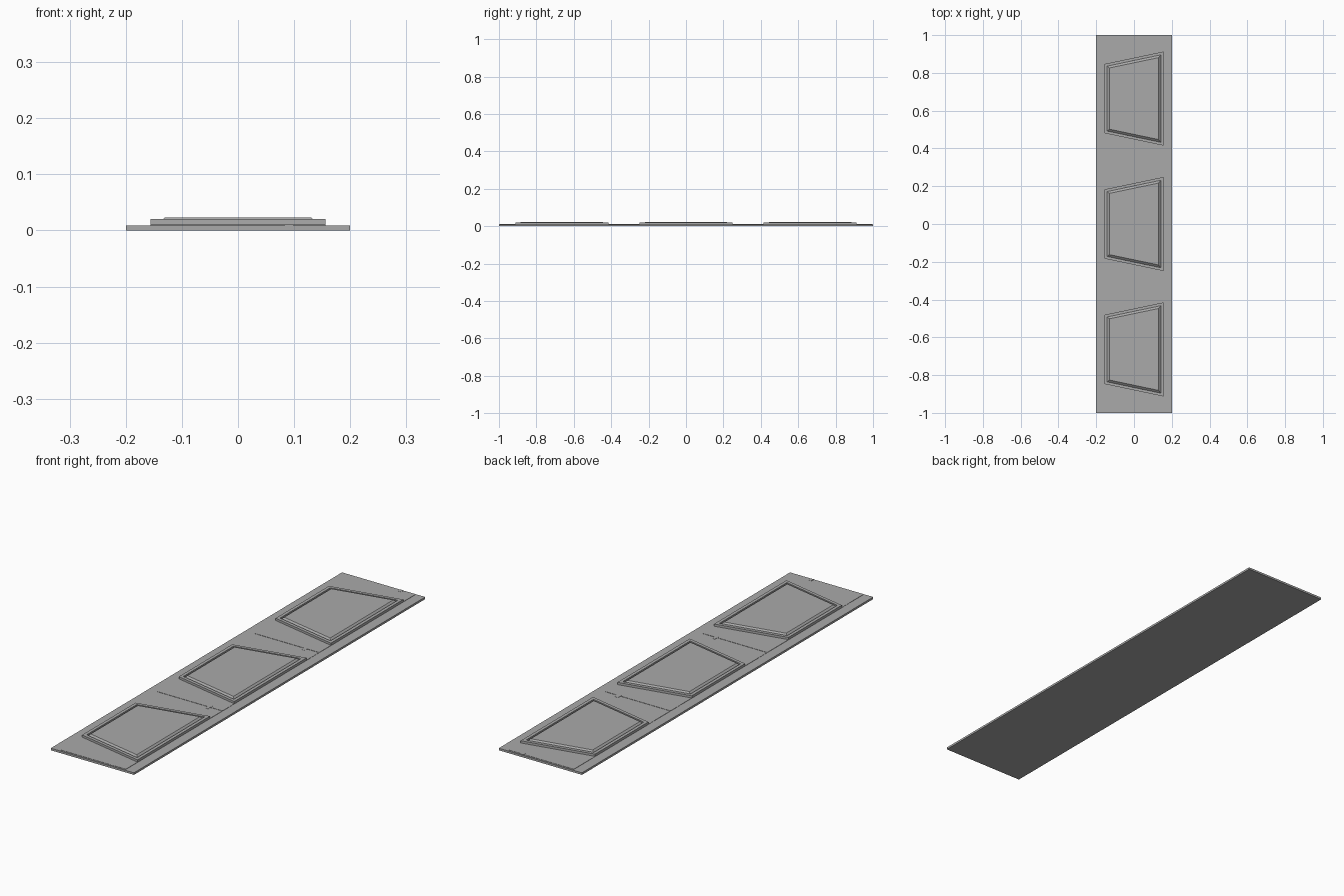
import bpy, bmesh, math

if "Cube" in bpy.data.objects:
    bpy.data.objects.remove(bpy.data.objects["Cube"], do_unlink=True)

grey = bpy.data.materials.new("mid grey")
grey.use_nodes = True
grey.diffuse_color = (0.4, 0.4, 0.4, 1)
grey.node_tree.nodes["Principled BSDF"].inputs["Base Color"].default_value = (0.4, 0.4, 0.4, 1)

PITCH = 0.664
HALF_W = 0.156      # half width of slabs and panels
MID, SLOPE = 0.216, 0.21   # half length of a panel at its middle, and its taper


def finish(name, bm):
    bmesh.ops.recalc_face_normals(bm, faces=bm.faces)
    mesh = bpy.data.meshes.new(name)
    bm.to_mesh(mesh)
    bm.free()
    mesh.materials.append(grey)
    obj = bpy.data.objects.new(name, mesh)
    bpy.context.collection.objects.link(obj)
    return obj


def box(name, x0, x1, y0, y1, z0, z1):
    bm = bmesh.new()
    bmesh.ops.create_cube(bm, size=1)
    for v in bm.verts:
        v.co.x = x1 if v.co.x > 0 else x0
        v.co.y = y1 if v.co.y > 0 else y0
        v.co.z = z1 if v.co.z > 0 else z0
    return finish(name, bm)


def tapered_panel(name, cy):
    # Stacked trapezoid rings: (inset from the outline, height)
    rings = [(0, 0.0095), (0, 0.02), (0.014, 0.02), (0.014, 0.012), (0.026, 0.0232)]
    bm = bmesh.new()
    loops = []
    for inset, z in rings:
        w = HALF_W - inset
        drop = inset * math.sqrt(1 + SLOPE ** 2)
        near, far = MID - SLOPE * w - drop, MID + SLOPE * w - drop
        corners = [(-w, -near), (w, -far), (w, far), (-w, near)]
        loops.append([bm.verts.new((x, cy + y, z)) for x, y in corners])
    for a, b in zip(loops, loops[1:]):
        for i in range(4):
            j = (i + 1) % 4
            bm.faces.new((a[i], a[j], b[j], b[i]))
    bm.faces.new(loops[0][::-1])
    bm.faces.new(loops[-1])
    return finish(name, bm)


# Base board
box("base_board", -0.2, 0.2, -1, 1, 0, 0.009)

# Three thin slabs, each carrying a grooved tapered panel
for n in range(3):
    cy = (n - 1) * PITCH
    half = PITCH / 2 - 0.003
    box(f"slab_{n + 1}", -HALF_W, HALF_W, cy - half, cy + half, 0.0085, 0.0102)
    tapered_panel(f"tapered_panel_{n + 1}", cy)

# Small latches bridging the seams between slabs, and at both ends
for n in range(4):
    y = (n - 1.5) * PITCH
    y0, y1 = max(y - 0.015, -0.998), min(y + 0.015, 0.998)
    box(f"seam_latch_{n + 1}", 0.083, 0.099, y0, y1, 0.0085, 0.0108)
